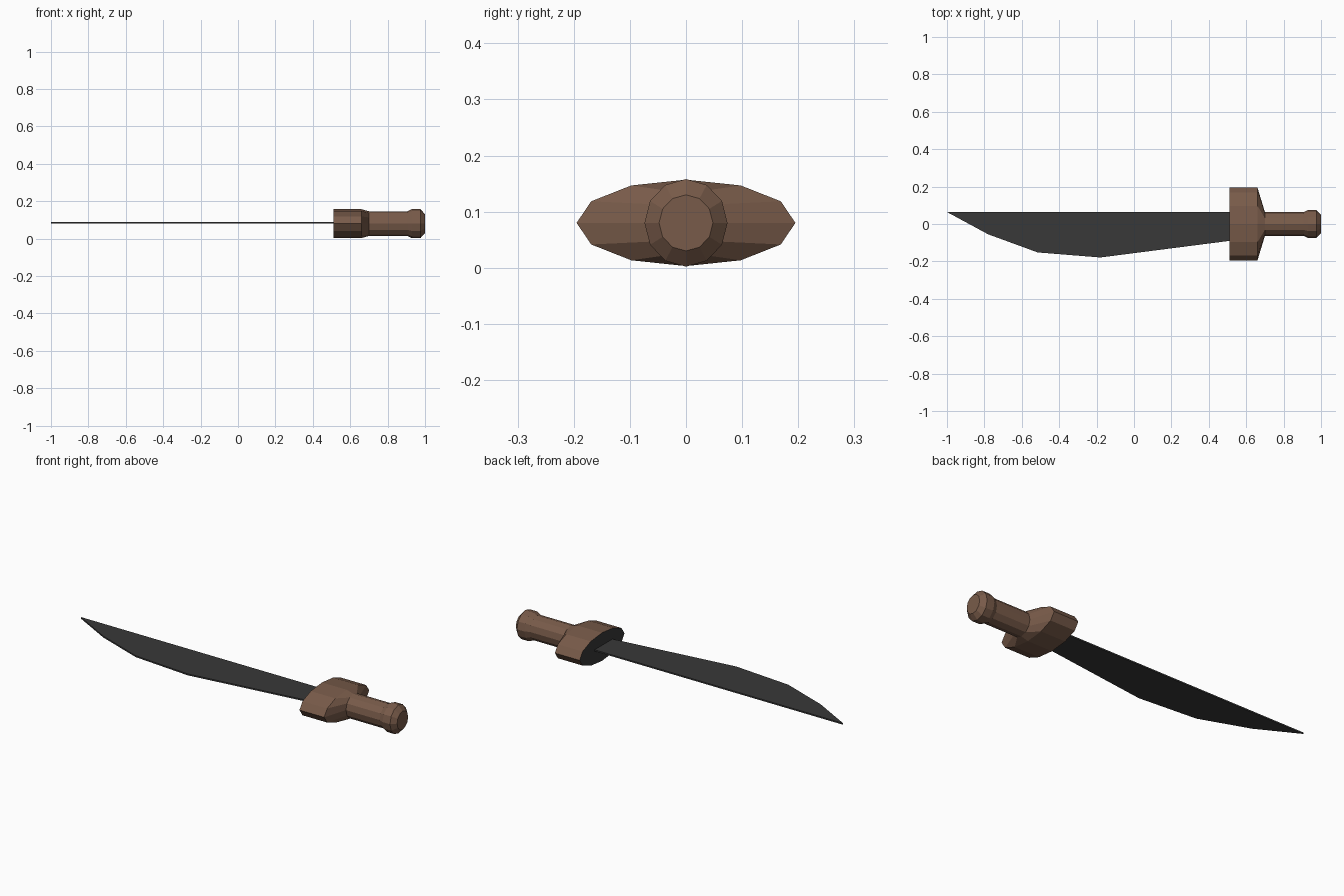
import bpy, bmesh
from math import sin, cos, pi

if "Cube" in bpy.data.objects:
    bpy.data.objects.remove(bpy.data.objects["Cube"])

ZC = 0.08          # height of the sword's long axis
SIDES = 12


def material(name, rgb):
    m = bpy.data.materials.new(name)
    m.diffuse_color = (*rgb, 1)
    m.use_nodes = True
    m.node_tree.nodes["Principled BSDF"].inputs["Base Color"].default_value = m.diffuse_color
    return m


def finish(name, bm, mats):
    bmesh.ops.recalc_face_normals(bm, faces=bm.faces)
    me = bpy.data.meshes.new(name)
    bm.to_mesh(me)
    bm.free()
    for m in mats:
        me.materials.append(m)
    ob = bpy.data.objects.new(name, me)
    bpy.context.collection.objects.link(ob)
    return ob


brown = material("wood", (0.19, 0.105, 0.068))
dark = material("dark_steel", (0.04, 0.04, 0.04))

# Hilt: elliptical rings (x, y radius, z radius) lofted along x
rings = [
    (0.51, 0.195, 0.077), (0.66, 0.195, 0.077),    # guard
    (0.70, 0.063, 0.066), (0.905, 0.063, 0.066),   # grip
    (0.93, 0.074, 0.078), (0.975, 0.074, 0.078),   # pommel
    (1.00, 0.048, 0.050),
]
bm = bmesh.new()
loops = [[bm.verts.new((x, ry * cos(2 * pi * i / SIDES), ZC + rz * sin(2 * pi * i / SIDES)))
          for i in range(SIDES)] for x, ry, rz in rings]
for a, b in zip(loops, loops[1:]):
    for i in range(SIDES):
        j = (i + 1) % SIDES
        bm.faces.new((a[i], a[j], b[j], b[i]))
bm.faces.new(loops[0]).material_index = 1          # dark plate facing the blade
bm.faces.new(loops[-1])
finish("hilt", bm, [brown, dark])

# Blade: flat outline extruded to a thin slab
T = 0.008
outline = [(0.52, 0.064), (-1.0, 0.064), (-0.78, -0.055),
           (-0.515, -0.152), (-0.18, -0.179), (0.52, -0.089)]
bm = bmesh.new()
face = bm.faces.new([bm.verts.new((x, y, ZC + 0.004 - T / 2)) for x, y in outline])
ext = bmesh.ops.extrude_face_region(bm, geom=[face])
bmesh.ops.translate(bm, vec=(0, 0, T),
                    verts=[v for v in ext["geom"] if isinstance(v, bmesh.types.BMVert)])
finish("blade", bm, [dark])
